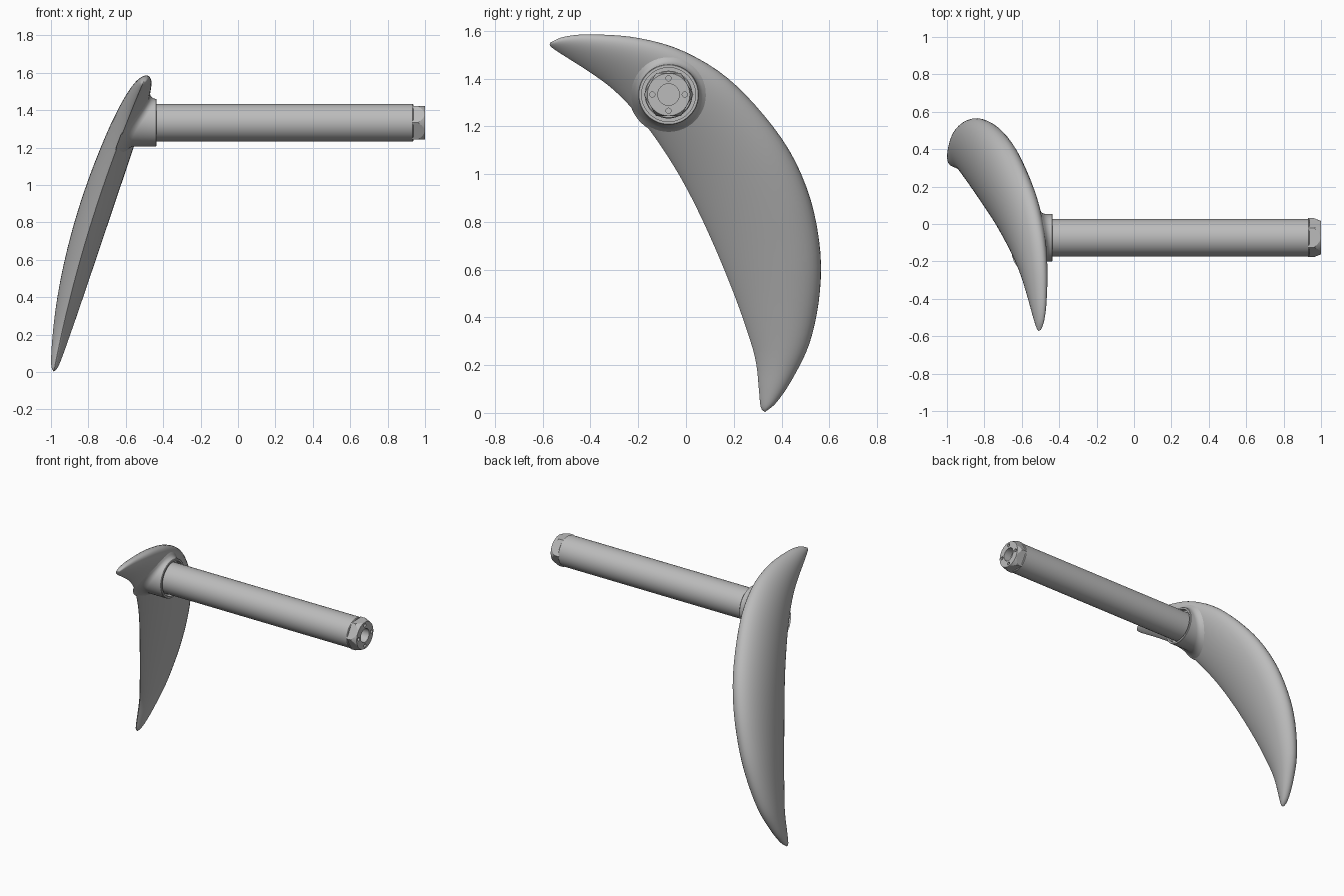
import bpy, bmesh, math
from mathutils import Vector
from mathutils.bvhtree import BVHTree

if "Cube" in bpy.data.objects:
    bpy.data.objects.remove(bpy.data.objects["Cube"])

grey = bpy.data.materials.new("plain_grey")
grey.use_nodes = True
grey.diffuse_color = (0.5, 0.5, 0.5, 1)
grey.node_tree.nodes["Principled BSDF"].inputs["Base Color"].default_value = (0.5, 0.5, 0.5, 1)

AXIS_Y, AXIS_Z = -0.073, 1.333      # centre line of the handle


def finish(name, bm, angle=35):
    bmesh.ops.remove_doubles(bm, verts=bm.verts, dist=1e-5)
    bmesh.ops.recalc_face_normals(bm, faces=bm.faces)
    mesh = bpy.data.meshes.new(name)
    bm.to_mesh(mesh)
    bm.free()
    obj = bpy.data.objects.new(name, mesh)
    bpy.context.collection.objects.link(obj)
    mesh.materials.append(grey)
    smooth(obj, angle)
    return obj


def smooth(obj, angle):
    bpy.ops.object.select_all(action='DESELECT')
    obj.select_set(True)
    bpy.context.view_layer.objects.active = obj
    bpy.ops.object.shade_smooth_by_angle(angle=math.radians(angle))


def loft(bm, rings, cap=False):
    rows = [[bm.verts.new(p) for p in ring] for ring in rings]
    n = len(rows[0])
    for a, b in zip(rows, rows[1:]):
        for i in range(n):
            j = (i + 1) % n
            bm.faces.new((a[i], a[j], b[j], b[i]))
    if cap:
        bm.faces.new(rows[0])
        bm.faces.new(rows[-1])


def circle(x, r, n=48, y=0.0, z=0.0):
    return [(x, AXIS_Y + y + r * math.cos(math.tau * i / n),
             AXIS_Z + z + r * math.sin(math.tau * i / n)) for i in range(n)]


def turned(name, profile, n=48, y=0.0, z=0.0):
    bm = bmesh.new()
    loft(bm, [circle(x, r, n, y, z) for x, r in profile], cap=True)
    return finish(name, bm)


def smooth_path(points, fractions):
    """Points at the given length fractions of a smooth curve."""
    p = [Vector(q) for q in points]
    p = [2 * p[0] - p[1]] + p + [2 * p[-1] - p[-2]]
    dense = []
    for a, b, c, d in zip(p, p[1:], p[2:], p[3:]):
        for k in range(16):
            t = k / 16
            dense.append(0.5 * (2 * b + (c - a) * t + (2 * a - 5 * b + 4 * c - d) * t * t
                                + (3 * b - a - 3 * c + d) * t ** 3))
    dense.append(p[-2])
    lengths = [0.0]
    for a, b in zip(dense, dense[1:]):
        lengths.append(lengths[-1] + (b - a).length)
    out, k = [], 0
    for f in fractions:
        goal = f * lengths[-1]
        while k < len(dense) - 2 and lengths[k + 1] < goal:
            k += 1
        out.append(dense[k].lerp(dense[k + 1], (goal - lengths[k]) / (lengths[k + 1] - lengths[k])))
    return out


# Crescent blade: sections between the outer and inner outlines (y, z)
outer = [(-.57, 1.55), (-.51, 1.575), (-.4, 1.585), (-.2, 1.57), (0, 1.51), (.2, 1.38),
         (.4, 1.15), (.51, .93), (.56, .7), (.56, .5), (.52, .3), (.45, .15), (.38, .045), (.33, .003)]
inner = [(-.57, 1.55), (-.555, 1.525), (-.4, 1.425), (-.3, 1.35), (-.2, 1.245), (-.1, 1.11),
         (0, .945), (.1, .74), (.2, .5), (.27, .3), (.295, .2), (.305, .1), (.313, .025), (.33, .003)]


def lean(z):
    return -0.985 + 0.19 * z + 0.077 * z * z


STATIONS, SIDES = 64, 40
steps = [(1 - math.cos(math.pi * k / STATIONS)) / 2 for k in range(STATIONS + 1)]
rings = []
for o, i in zip(smooth_path(outer, steps), smooth_path(inner, steps)):
    half = 0.113 * ((o - i).length / 0.47) ** 0.75
    ring = []
    for s in range(SIDES):
        a = math.tau * s / SIDES
        u = (1 - math.cos(a)) / 2
        q = i.lerp(o, u)
        ring.append((lean(q.y) + half * math.sin(a) * u ** 0.3, q.x, q.y))
    rings.append(ring)
bm = bmesh.new()
loft(bm, rings)
blade = finish("blade", bm, 60)

# Collar whose base flares onto the blade surface, with a recess around the handle
bm = bmesh.new()
bm.from_mesh(blade.data)
surface = BVHTree.FromBMesh(bm)
bm.free()


def draped(r, lift):
    ring = []
    for x, y, z in circle(0, r):
        hit = surface.ray_cast(Vector((x, y, z)), Vector((-1, 0, 0)))[0]
        ring.append(((hit.x if hit else lean(z)) + lift, y, z))
    return ring


FRONT = -0.435
flare = [draped(r, lift) for r, lift in ((.165, -.006), (.155, .001), (.144, .007), (.135, .016), (.129, .028))]
shoulder = [(min(x + 0.012, FRONT - 0.006), y, z) for x, y, z in draped(.127, .028)]
bm = bmesh.new()
loft(bm, flare + [shoulder, circle(FRONT - .003, .127), circle(FRONT, .124),
                  circle(FRONT, .113), circle(FRONT - .03, .113), circle(FRONT - .03, .09)])
finish("collar", bm, 40)

# Handle
turned("handle", [(-.53, .1), (.934, .1), (.938, .096), (.938, .05)])

# Hexagonal end nut: chamfered corners, central bore and four pin holes
nut = turned("end_nut", [(.93, .104), (1, .104)], 6)
tools = [(turned("chamfer_cutter", [(.9, .13), (.94, .113), (1.01, .085)], 64), 'INTERSECT'),
         (turned("bore_cutter", [(.945, .045), (1.05, .045)]), 'DIFFERENCE')]
for k in range(4):
    a = k * math.pi / 2
    tools.append((turned("pin_cutter", [(.98, .011), (1.05, .011)], 16,
                         .068 * math.cos(a), .068 * math.sin(a)), 'DIFFERENCE'))
bpy.context.view_layer.objects.active = nut
for cutter, operation in tools:
    cutter.hide_render = True
    mod = nut.modifiers.new("cut", 'BOOLEAN')
    mod.operation, mod.solver, mod.object = operation, 'EXACT', cutter
    bpy.ops.object.modifier_apply(modifier=mod.name)
    bpy.data.objects.remove(cutter)
smooth(nut, 15)
